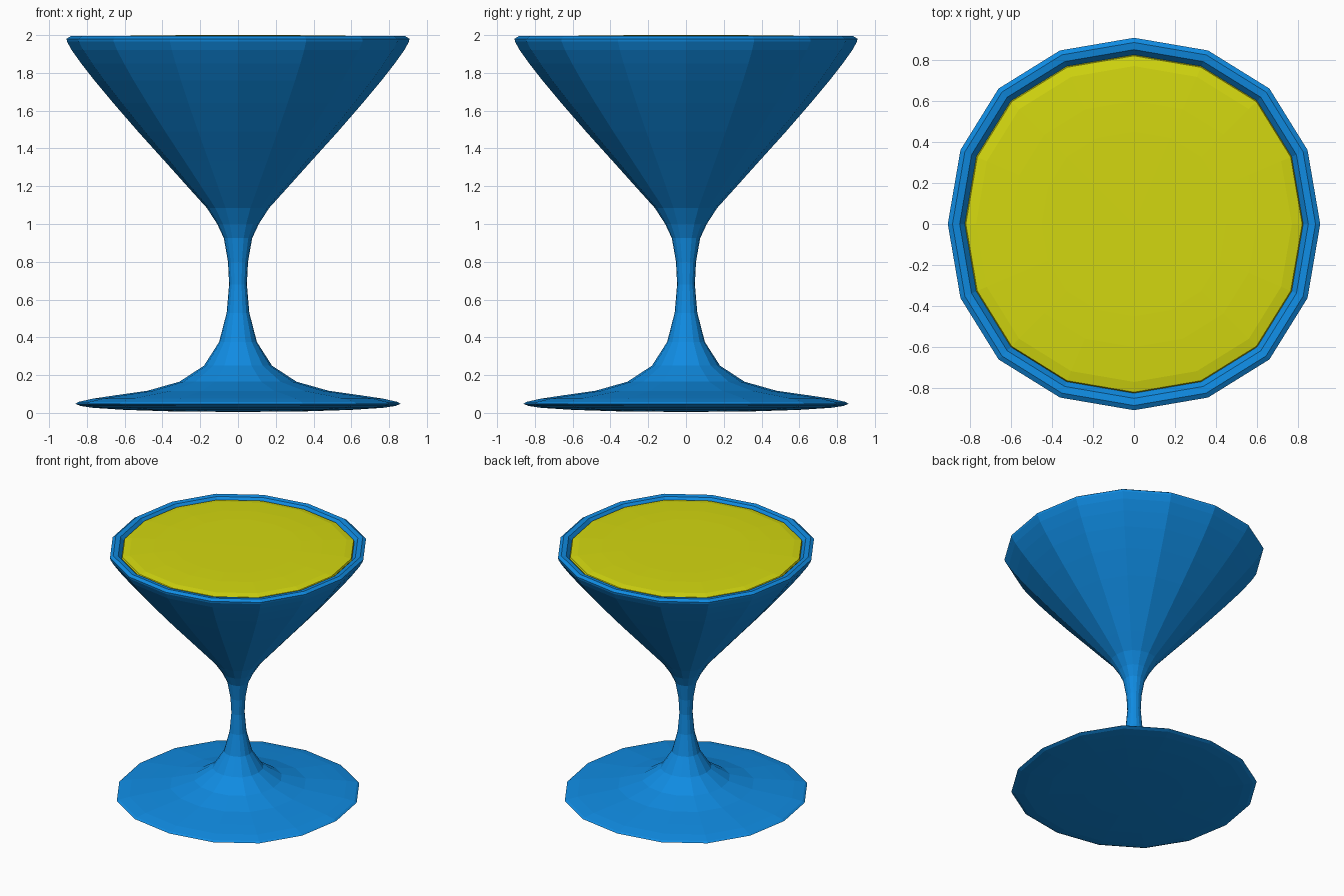
import bpy, bmesh

if "Cube" in bpy.data.objects:
    bpy.data.objects.remove(bpy.data.objects["Cube"])


def rounded_square():
    """16-point smooth ring (cubic B-spline of a square), unit size at edge middles."""
    c = [(1, -1), (1, 1), (-1, 1), (-1, -1)]
    pts = []
    for i in range(4):
        for k in range(4):
            u = k / 4
            w = ((1 - u) ** 3 / 6, (3 * u**3 - 6 * u**2 + 4) / 6,
                 (-3 * u**3 + 3 * u**2 + 3 * u + 1) / 6, u**3 / 6)
            p = [sum(w[j] * c[(i + j) % 4][a] for j in range(4)) for a in (0, 1)]
            pts.append((p[0] * 48 / 44, p[1] * 48 / 44))
    return pts


RING = rounded_square()


def lathe(name, profile, color):
    """Skin rings along (radius, z) profile; radius 0 closes to a point."""
    bm = bmesh.new()
    rings = []
    for r, z in profile:
        if r == 0:
            rings.append([bm.verts.new((0, 0, z))] * 16)
        else:
            rings.append([bm.verts.new((x * r, y * r, z)) for x, y in RING])
    for a, b in zip(rings, rings[1:]):
        for i in range(16):
            j = (i + 1) % 16
            quad = list(dict.fromkeys((a[i], a[j], b[j], b[i])))
            bm.faces.new(quad)
    bmesh.ops.recalc_face_normals(bm, faces=bm.faces)
    me = bpy.data.meshes.new(name)
    bm.to_mesh(me)
    bm.free()
    mat = bpy.data.materials.new(name + "_color")
    mat.diffuse_color = color
    mat.use_nodes = True
    mat.node_tree.nodes["Principled BSDF"].inputs["Base Color"].default_value = mat.diffuse_color
    me.materials.append(mat)
    ob = bpy.data.objects.new(name, me)
    bpy.context.collection.objects.link(ob)


# Glass: foot, stem, outer bowl, rim, inner bowl
lathe("glass", [
    (0, 0.005), (0.35, 0.008), (0.6, 0.016), (0.77, 0.027), (0.835, 0.037),
    (0.86, 0.048), (0.845, 0.058), (0.77, 0.075), (0.65, 0.093),
    (0.48, 0.117), (0.31, 0.165), (0.18, 0.25), (0.10, 0.375), (0.06, 0.53),
    (0.047, 0.68), (0.053, 0.80), (0.075, 0.925), (0.11, 1.0), (0.165, 1.085),
    (0.26, 1.19), (0.39, 1.335), (0.53, 1.49), (0.66, 1.64), (0.76, 1.76),
    (0.83, 1.85), (0.88, 1.92), (0.905, 1.965), (0.908, 1.98), (0.885, 1.995),
    (0.85, 1.99), (0.822, 1.955), (0.74, 1.82), (0.1, 1.11), (0, 1.08),
], (0.005, 0.26, 0.76, 1))

# Drink: slightly domed top over a cone filling the bowl
lathe("drink", [
    (0, 1.13), (0.09, 1.15), (0.72, 1.83), (0.825, 1.965), (0.82, 1.978),
    (0.77, 1.988), (0.6, 1.996), (0.45, 1.999), (0, 2.0),
], (0.65, 0.68, 0.005, 1))
